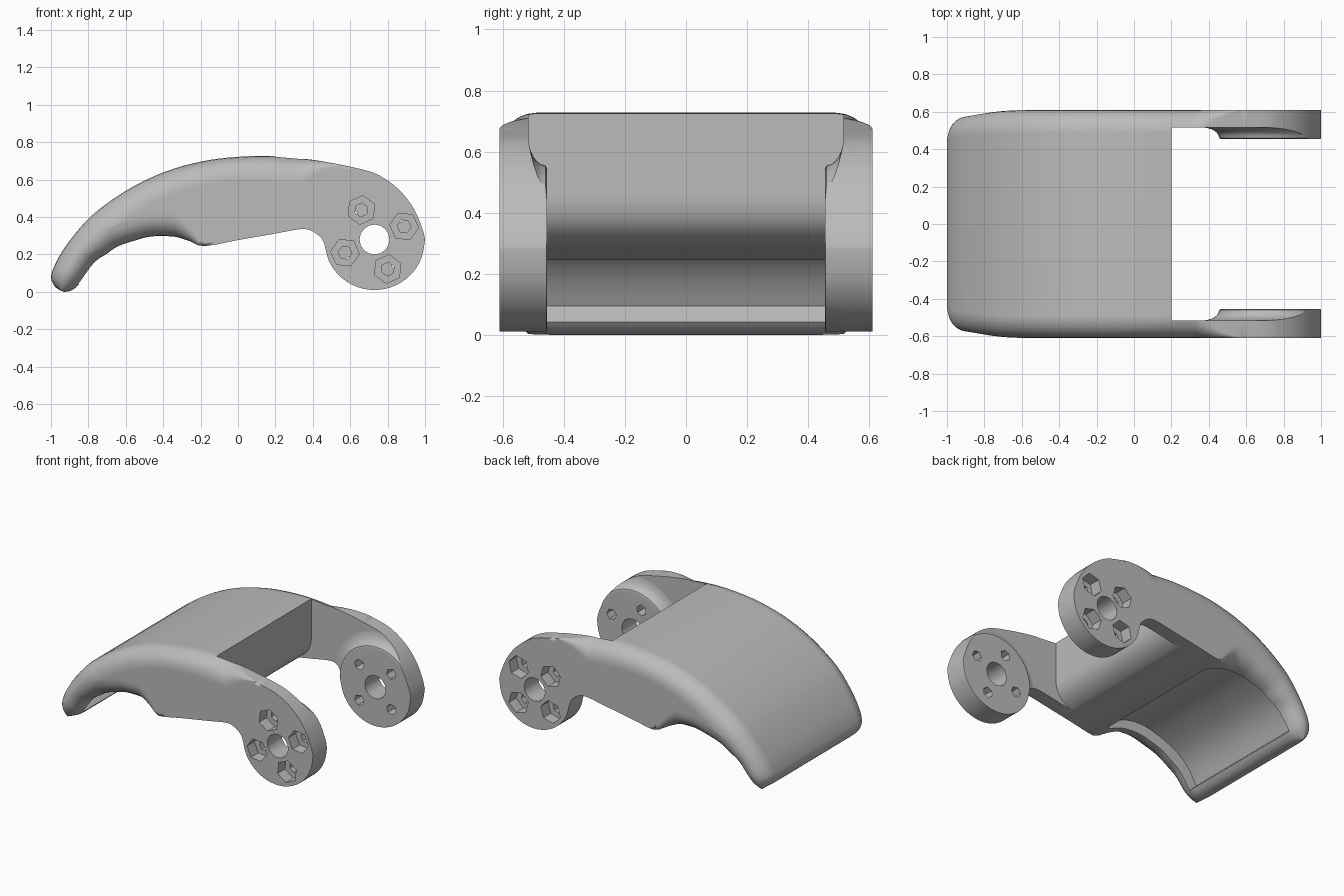
import bpy, bmesh
from math import sin, cos, pi, radians

cube = bpy.data.objects.get("Cube")
if cube:
    bpy.data.objects.remove(cube, do_unlink=True)

HUB_X, HUB_Z, HUB_R = 0.73, 0.28, 0.27   # centre and radius of the round arm ends
HALF, INNER, FACE = 0.61, 0.515, 0.455   # outer side, arm inside, hub inside
POCKET = 0.48                            # half width of the hollow underside


def clamp(v):
    return max(0.0, min(1.0, v))


def make_object(name, bm):
    bmesh.ops.recalc_face_normals(bm, faces=bm.faces)
    mesh = bpy.data.meshes.new(name)
    bm.to_mesh(mesh)
    bm.free()
    obj = bpy.data.objects.new(name, mesh)
    bpy.context.collection.objects.link(obj)
    return obj


def bridge(bm, rings, cap_end=True):
    """Skin closed rings of points, with end caps."""
    rows = [[bm.verts.new(p) for p in ring] for ring in rings]
    n = len(rows[0])
    for a, b in zip(rows, rows[1:]):
        for i in range(n):
            j = (i + 1) % n
            bm.faces.new((a[i], a[j], b[j], b[i]))
    bm.faces.new(rows[0])
    if cap_end:
        bm.faces.new(rows[-1])


def prism(name, outline, half):
    """Extrude an x, z outline across y."""
    bm = bmesh.new()
    bridge(bm, [[(x, y, z) for x, z in outline] for y in (-half, half)])
    return make_object(name, bm)


def lathe(bm, profile, x, z, sides, side, turn=0.0):
    """Turn (radius, y) steps about an axis along y."""
    bridge(bm, [[(x + r * cos(turn + 2 * pi * i / sides), side * y,
                  z + r * sin(turn + 2 * pi * i / sides))
                 for i in range(sides)] for r, y in profile])


def subtract(target, cutter):
    cutter.hide_render = True
    mod = target.modifiers.new("cut", 'BOOLEAN')
    mod.operation, mod.solver, mod.object = 'DIFFERENCE', 'EXACT', cutter
    bpy.context.view_layer.objects.active = target
    bpy.ops.object.modifier_apply(modifier=mod.name)
    bpy.data.objects.remove(cutter, do_unlink=True)


def catmull(points, steps):
    out = []
    for k in range(len(points) - 1):
        p0, p1, p2 = points[max(k - 1, 0)], points[k], points[k + 1]
        p3 = points[min(k + 2, len(points) - 1)]
        for s in range(steps):
            t = s / steps
            out.append([b + 0.5 * t * (c - a + t * (2 * a - 5 * b + 4 * c - d
                        + t * (3 * (b - c) + d - a)))
                        for a, b, c, d in zip(p0, p1, p2, p3)])
    return out + [list(points[-1])]


# Side profile of the curved shell: top x, z and underside x, z
stations = [
    (-.95, .008, -.93, 0), (-.98, .03, -.895, .006), (-1, .075, -.86, .03),
    (-.985, .13, -.825, .08), (-.95, .2, -.765, .16), (-.88, .3, -.7, .205),
    (-.78, .41, -.64, .245), (-.64, .515, -.55, .275), (-.5, .595, -.46, .297),
    (-.34, .66, -.34, .295), (-.18, .7, -.26, .272), (-.05, .718, -.18, .245),
    (.1, .727, 0, .277), (.2, .725, .2, .312), (.33, .714, .33, .335),
    (.42, .703, .39, .328), (.52, .686, .44, .293)]
# Arm end: shoulder curve above, round hub below
shoulder = [(.62, .665), (.7, .645), (.76, .62), (.83, .573), (.89, .515),
            (.94, .445), (.97, .38), (.99, .325), (1, .28)]
for i, (x, z) in enumerate(shoulder):
    a = radians(185 + 175 * i / (len(shoulder) - 1))
    stations.append((x, z, HUB_X + HUB_R * cos(a), HUB_Z + HUB_R * sin(a)))


def section(tx, tz, bx, bz, steps=6):
    """Rounded cross-section between a top and an underside point."""
    thick = max(((tx - bx) ** 2 + (tz - bz) ** 2) ** 0.5, 1e-6)
    width = HALF - 0.04 * clamp((-0.5 - tx) * 2) ** 3 - 0.07 * clamp(1 - tz / 0.15) ** 2
    rt = 0.12 * clamp((0.58 - tx) / 0.25) ** 1.5
    rb = 0.11 * clamp((-0.18 - bx) / 0.15)
    ft, fb = min(0.5, rt / thick), min(0.5, rb / thick)
    edge = min(0.02 / thick, (1 - ft - fb) / 3)   # support loops on the flat side
    arc = [pi / 2 * i / steps for i in range(steps + 1)]
    half = [(width - rt + rt * sin(a), 1 - ft + ft * cos(a)) for a in arc]
    half += [(width, 1 - ft - edge), (width, fb + edge)]
    half += [(width - rb + rb * cos(a), fb - fb * sin(a)) for a in arc]
    ring = half + [(-y, v) for y, v in reversed(half)]
    return [(bx + v * (tx - bx), y, bz + v * (tz - bz)) for y, v in ring]


bm = bmesh.new()
bridge(bm, [section(*s) for s in catmull(stations, 3)], cap_end=False)
bmesh.ops.remove_doubles(bm, verts=bm.verts, dist=0.0002)
bmesh.ops.dissolve_degenerate(bm, edges=bm.edges, dist=0.0001)
shell = make_object("curved_shell_with_arms", bm)

# Hollow under the curved end, leaving a lip at the tip and a rim on both sides
hollow = catmull([(-.905, .095), (-.85, .19), (-.765, .27), (-.64, .33),
                  (-.5, .368), (-.37, .365), (-.26, .32), (-.185, .243)], 3)
subtract(shell, prism("hollow_cutter", [(-.8, -.2), (-.8, 0), (-.855, .045)]
                      + hollow + [(-.185, -.2)], POCKET))

# Slot between the arms, with a rounded lower edge on the cross wall
curve = []
for i in range(11):
    t = i / 10
    curve.append((0.2 * (1 - t * t) + 0.03 * t * t,
                  0.46 * (1 - t) ** 2 + 0.624 * t * (1 - t) + 0.279 * t * t))
slot = prism("slot_cutter", [(1.5, 1), (0.2, 1)] + curve
             + [(0.03, -0.5), (1.5, -0.5)], INNER)

# Flared hubs stay standing inside the slot
bm = bmesh.new()
flare = [(HUB_R - 0.005, FACE)]
for i in range(7):
    a = pi / 2 * i / 6
    flare.append((HUB_R + 0.005 + 0.095 * (1 - cos(a)),
                  FACE + 0.005 + (INNER - FACE - 0.004) * sin(a)))
flare.append((0.38, 0.7))
for side in (-1, 1):
    lathe(bm, flare, HUB_X, HUB_Z, 48, side)
subtract(slot, make_object("hub_cutter", bm))
subtract(shell, slot)

# Axle holes and hexagonal nut sockets; the two hubs are turned differently
bm = bmesh.new()
for side, turn in ((-1, 24), (1, 45)):
    lathe(bm, [(0.08, 0.4), (0.08, 0.7)], HUB_X, HUB_Z, 16, side)
    for k in range(4):
        a = radians(turn + 90 * k)
        lathe(bm, [(0.037, 0.4), (0.037, 0.53), (0.077, 0.53), (0.077, 0.7)],
              HUB_X + 0.173 * cos(a), HUB_Z + 0.173 * sin(a), 6, side, a + pi / 6)
subtract(shell, make_object("hole_cutter", bm))

# Single grey material
grey = bpy.data.materials.new("plain_grey")
grey.use_nodes = True
colour = (0.5, 0.5, 0.5, 1)
grey.diffuse_color = colour
grey.node_tree.nodes["Principled BSDF"].inputs["Base Color"].default_value = colour
shell.data.materials.clear()
shell.data.materials.append(grey)
for poly in shell.data.polygons:
    poly.material_index = 0

# Smooth curves with crisp edges and clean flat sides
for other in bpy.context.selected_objects:
    other.select_set(False)
shell.select_set(True)
bpy.context.view_layer.objects.active = shell
bpy.ops.object.shade_smooth_by_angle(angle=radians(30))
weighted = shell.modifiers.new("flat_sides", 'WEIGHTED_NORMAL')
weighted.keep_sharp = True
